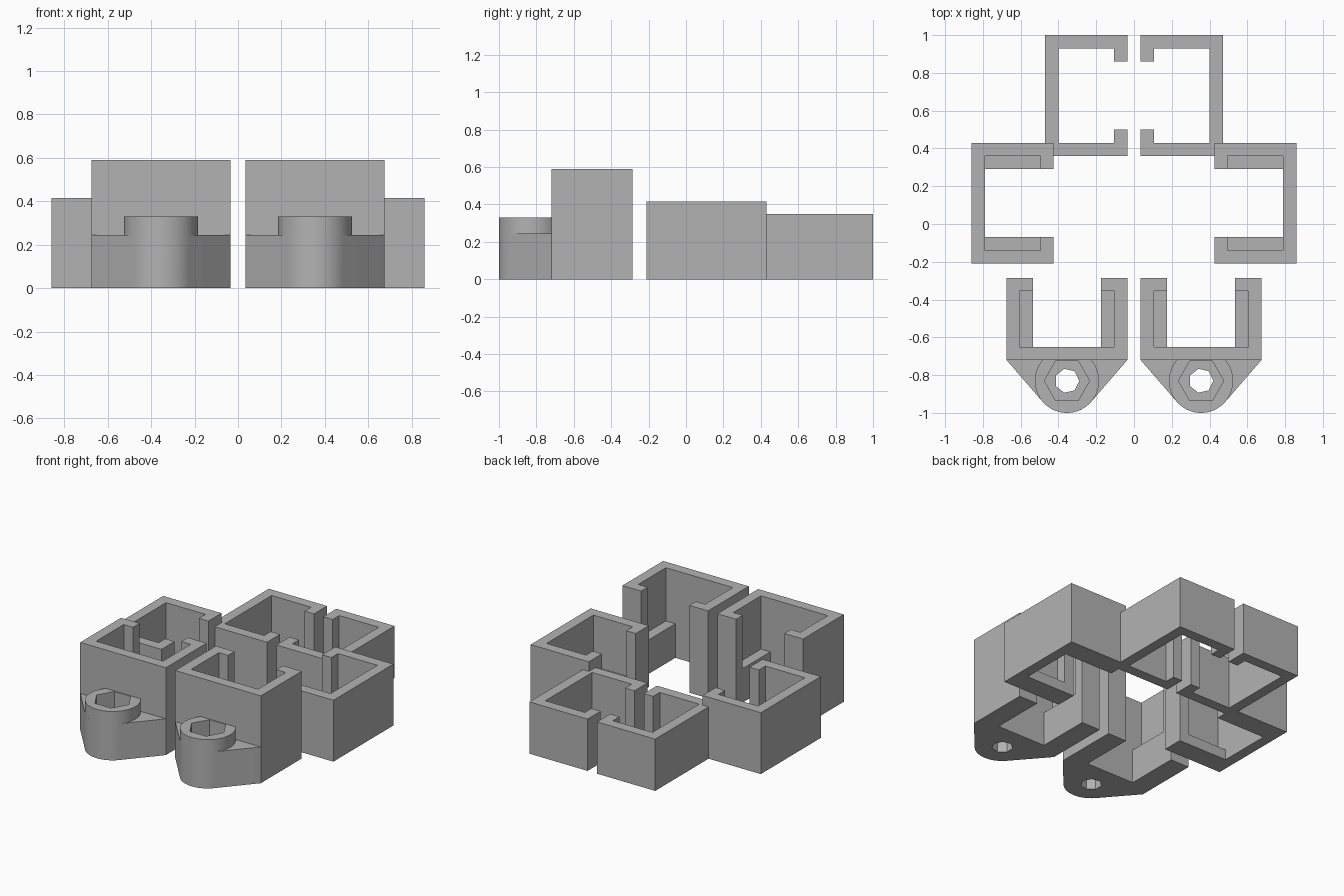
import bpy
import bmesh
import math
from mathutils import Matrix

if "Cube" in bpy.data.objects:
    bpy.data.objects.remove(bpy.data.objects["Cube"])

# Single grey plastic
grey = bpy.data.materials.new("grey_plastic")
grey.use_nodes = True
colour = (0.45, 0.45, 0.45, 1)
grey.diffuse_color = colour
grey.node_tree.nodes["Principled BSDF"].inputs["Base Color"].default_value = colour

HALF, DEPTH, WALL = 0.32, 0.435, 0.07      # clip half width, depth, wall
LIP = HALF - 2 * WALL                      # inner edge of the lips
BOSS_Y, BOSS_R = -0.11, 0.17               # screw boss centre and radius


def prism(name, outline, z0, z1):
    """Extrude a flat outline from z0 to z1."""
    bm = bmesh.new()
    base = bm.faces.new([bm.verts.new((x, y, z0)) for x, y in outline])
    top = bmesh.ops.extrude_face_region(bm, geom=[base])["geom"]
    verts = [v for v in top if isinstance(v, bmesh.types.BMVert)]
    bmesh.ops.translate(bm, verts=verts, vec=(0, 0, z1 - z0))
    bmesh.ops.recalc_face_normals(bm, faces=bm.faces)
    mesh = bpy.data.meshes.new(name)
    bm.to_mesh(mesh)
    bm.free()
    mesh.materials.append(grey)
    obj = bpy.data.objects.new(name, mesh)
    bpy.context.collection.objects.link(obj)
    return obj


def ring(radius, sides, start=0.0):
    return [(radius * math.cos(start + 2 * math.pi * i / sides),
             BOSS_Y + radius * math.sin(start + 2 * math.pi * i / sides))
            for i in range(sides)]


def combine(obj, other, operation):
    """Boolean another solid into obj, then remove it."""
    mod = obj.modifiers.new("combine", "BOOLEAN")
    mod.operation, mod.object, mod.solver = operation, other, "EXACT"
    bpy.context.view_layer.objects.active = obj
    bpy.ops.object.modifier_apply(modifier=mod.name)
    bpy.data.objects.remove(other)


def clip(name, height, shelf):
    """U-shaped clip opening to +y, with end lips and low inner shelves."""
    inner = HALF - WALL
    half = [(HALF, 0), (HALF, DEPTH), (LIP, DEPTH), (LIP, DEPTH - WALL),
            (inner, DEPTH - WALL), (inner, WALL)]
    obj = prism(name, half + [(-x, y) for x, y in reversed(half)], 0, height)
    if shelf:
        for s in (-1, 1):
            strip = [(s * LIP, WALL), (s * inner, WALL),
                     (s * inner, DEPTH - WALL), (s * LIP, DEPTH - WALL)]
            combine(obj, prism("shelf", strip, 0, shelf), "UNION")
    return obj


def add_screw_ear(obj):
    """Tapered ear with a raised boss, hex nut pocket and screw hole."""
    reach = math.hypot(HALF, BOSS_Y)
    tangent = math.atan2(-BOSS_Y, HALF) - math.acos(BOSS_R / reach)
    a0, a1, steps = -math.pi - tangent, tangent, 24
    arc = [(BOSS_R * math.cos(a0 + (a1 - a0) * i / steps),
            BOSS_Y + BOSS_R * math.sin(a0 + (a1 - a0) * i / steps))
           for i in range(steps + 1)]
    ear = prism("ear", [(-HALF, 0)] + arc + [(HALF, 0)], 0, 0.245)
    combine(ear, prism("boss", ring(BOSS_R, 64), 0.2, 0.33), "UNION")
    combine(obj, ear, "UNION")
    combine(obj, prism("nut_pocket", ring(0.12, 6), 0.17, 0.4), "DIFFERENCE")
    combine(obj, prism("screw_hole", ring(0.065, 7), -0.1, 0.3), "DIFFERENCE")


# name, height, shelf height, origin on the right side (-x), turn, has ear
clips = [
    ("front_clip", 0.59, 0.23, (-0.355, -0.72), 0, True),
    ("side_clip", 0.415, 0.07, (-0.86, 0.11), -90, False),
    ("back_clip", 0.35, 0, (-0.47, 0.68), -90, False),
]
for name, height, shelf, (x, y), turn, has_ear in clips:
    for side, s in (("right", 1), ("left", -1)):
        obj = clip(f"{side}_{name}", height, shelf)
        if has_ear:
            add_screw_ear(obj)
        obj.data.transform(Matrix.Translation((s * x, y, 0))
                           @ Matrix.Rotation(math.radians(s * turn), 4, "Z"))
        bpy.ops.object.select_all(action="DESELECT")
        obj.select_set(True)
        bpy.context.view_layer.objects.active = obj
        bpy.ops.object.shade_smooth_by_angle(angle=math.radians(25))
